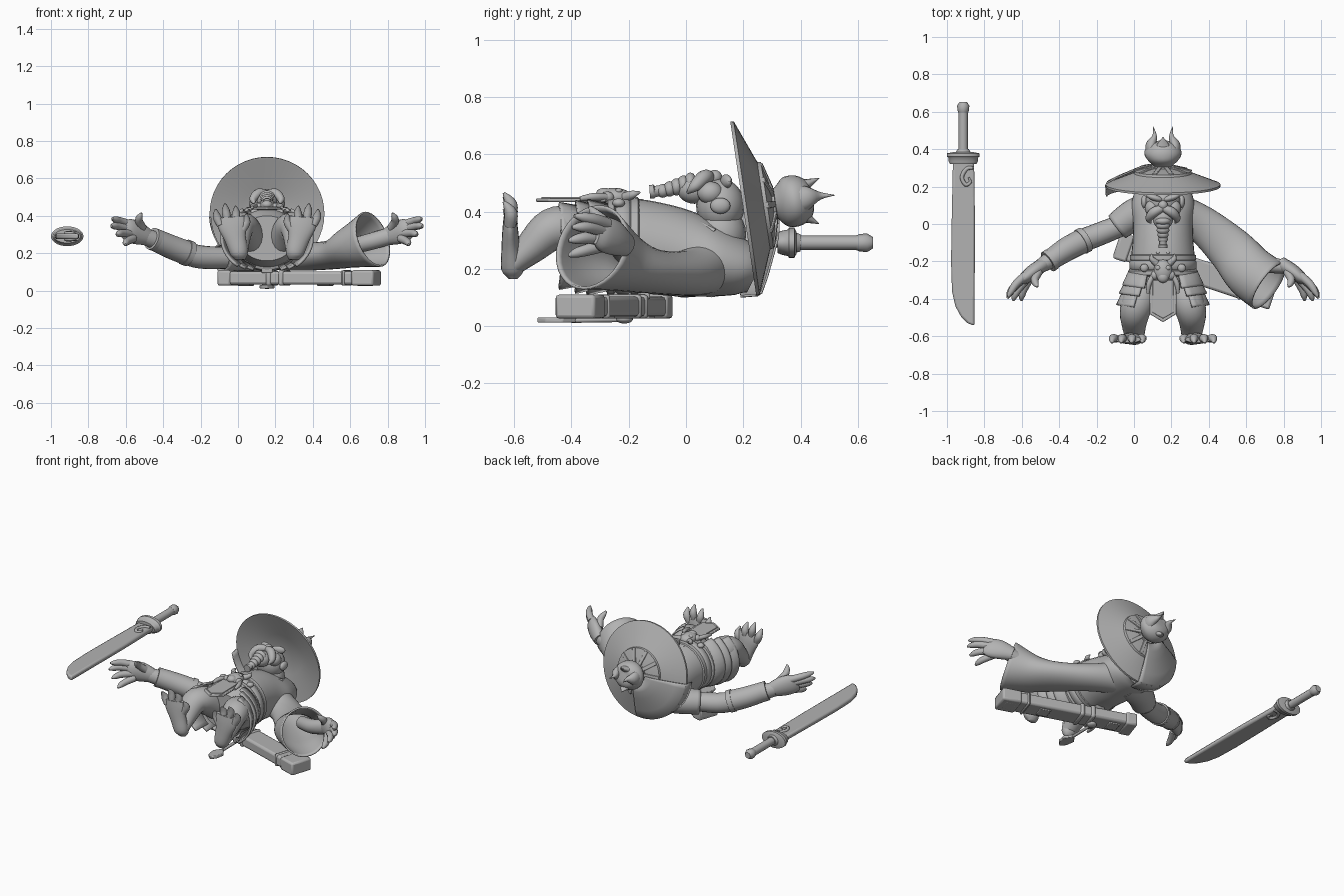
import bpy, bmesh, math
from mathutils import Vector, Matrix

CX = 0.155  # middle of the figure
grey = bpy.data.materials.new("plain_grey")
grey.diffuse_color = (0.45, 0.45, 0.45, 1)


def finish(name, bm, angle=40, thick=0, bevel=0):
    bmesh.ops.recalc_face_normals(bm, faces=bm.faces)
    me = bpy.data.meshes.new(name)
    bm.to_mesh(me)
    bm.free()
    me.materials.append(grey)
    ob = bpy.data.objects.new(name, me)
    bpy.context.collection.objects.link(ob)
    if thick:
        m = ob.modifiers.new("thickness", 'SOLIDIFY')
        m.thickness, m.offset = thick, -1
    if bevel:
        m = ob.modifiers.new("bevel", 'BEVEL')
        m.width, m.segments = bevel, 2
    bpy.ops.object.select_all(action='DESELECT')
    ob.select_set(True)
    bpy.context.view_layer.objects.active = ob
    bpy.ops.object.shade_smooth_by_angle(angle=math.radians(angle))
    return ob


def spline(p, i, t):
    a, b, c, d = (p[max(0, min(len(p) - 1, j))] for j in (i - 1, i, i + 1, i + 2))
    return [0.5 * (2 * B + (C - A) * t + (2 * A - 5 * B + 4 * C - D) * t * t
                   + (3 * B - A - 3 * C + D) * t ** 3) for A, B, C, D in zip(a, b, c, d)]


def tube(name, pts, n=20, ref=(0, 0, 1), open_end=False, k=4, thick=0):
    """Loft of ellipses; each point is x, y, z, side radius, radius along ref."""
    pts = [p if len(p) == 5 else (*p, p[3]) for p in pts]
    path = [spline(pts, i, j / k) for i in range(len(pts) - 1) for j in range(k)] + [list(pts[-1])]
    bm, rings = bmesh.new(), []
    for i, p in enumerate(path):
        t = (Vector(path[min(i + 1, len(path) - 1)][:3]) - Vector(path[max(i - 1, 0)][:3])).normalized()
        v = Vector(ref)
        v = (v - v.dot(t) * t).normalized()
        u = t.cross(v)
        ru, rv = max(p[3], .001), max(p[4], .001)
        rings.append([bm.verts.new(Vector(p[:3]) + u * ru * math.cos(a) + v * rv * math.sin(a))
                      for a in (2 * math.pi * j / n for j in range(n))])
    for r, q in zip(rings, rings[1:]):
        for j in range(n):
            bm.faces.new((r[j], r[(j + 1) % n], q[(j + 1) % n], q[j]))
    bm.faces.new(rings[0])
    if not open_end:
        bm.faces.new(rings[-1])
    return finish(name, bm, 50, thick)


def ball(name, c, r, rot=None):
    bm = bmesh.new()
    bmesh.ops.create_uvsphere(bm, u_segments=18, v_segments=12, radius=1)
    m = Matrix.Translation(c) @ (rot or Matrix()) @ Matrix.Diagonal((*r, 1))
    bmesh.ops.transform(bm, matrix=m, verts=bm.verts)
    return finish(name, bm)


def box(name, mat, size, bevel=0.006):
    bm = bmesh.new()
    bmesh.ops.create_cube(bm, size=1)
    bmesh.ops.transform(bm, matrix=mat @ Matrix.Diagonal((*size, 1)), verts=bm.verts)
    return finish(name, bm, 40, 0, bevel)


def plate(name, pts, z0, z1, bevel=0):
    bm = bmesh.new()
    f = bm.faces.new([bm.verts.new((x, y, z0)) for x, y in pts])
    r = bmesh.ops.extrude_face_region(bm, geom=[f])
    for v in r['geom']:
        if isinstance(v, bmesh.types.BMVert):
            v.co.z = z1
    return finish(name, bm, 40, 0, bevel)


def revolve(name, prof, mat, n=48, a0=0, sweep=360, thick=0, smooth=25):
    bm = bmesh.new()
    vs = [bm.verts.new(Matrix.Rotation(math.radians(a0), 3, 'Z') @ Vector((r, 0, h))) for r, h in prof]
    es = [bm.edges.new(e) for e in zip(vs, vs[1:])]
    bmesh.ops.spin(bm, geom=vs + es, axis=(0, 0, 1), cent=(0, 0, 0), angle=math.radians(sweep), steps=n)
    bmesh.ops.remove_doubles(bm, verts=bm.verts, dist=1e-5)
    bmesh.ops.transform(bm, matrix=mat, verts=bm.verts)
    return finish(name, bm, smooth, thick)


# Robe body
tube("robe_body", [(CX, -.38, .28, .15, .12), (CX, -.3, .28, .175, .15), (CX, -.2, .28, .172, .165),
                   (CX, -.1, .27, .163, .16), (CX, 0, .25, .16, .15), (CX, .1, .225, .17, .125),
                   (CX, .2, .2, .14, .095), (CX, .245, .18, .1, .07)], 32)
for s in (-1, 1):
    tube("robe_lapel", [(CX + s * .1, .1, .33, .01), (CX + s * .05, -.02, .39, .01),
                        (CX - s * .03, -.16, .435, .01)], 8)

# Wide sleeve and short sleeve
tube("wide_sleeve", [(.2, .075, .21, .1, .1), (.36, .0, .185, .1, .078), (.52, -.14, .195, .125, .08),
                     (.62, -.255, .235, .142, .115), (.72, -.33, .275, .148, .155)], 32, open_end=True, thick=.01)
tube("short_sleeve", [(.12, .085, .2, .1, .1), (0, .048, .185, .086, .082), (-.09, -.015, .175, .076, .076)], 24,
     open_end=True, thick=.01)

# Arms and bracer
tube("bare_arm", [(-.05, 0, .175, .058), (-.2, -.06, .18, .062), (-.3, -.1, .21, .06), (-.42, -.175, .26, .05),
                  (-.5, -.225, .29, .038, .045)])
tube("hidden_forearm", [(.58, -.15, .23, .04), (.7, -.21, .26, .045), (.81, -.23, .292, .036, .045)])
tube("bracer", [(-.27, -.088, .2, .066), (-.36, -.135, .235, .064), (-.45, -.195, .275, .056, .06)])
for a, b, r in (((-.26, -.082, .197), (-.285, -.096, .207), .07), ((-.44, -.188, .27), (-.46, -.202, .278), .061)):
    tube("bracer_cuff", [(*a, r), (*b, r)], k=1)

# Hands with fingers, and legs with clawed feet
fingers = [((.735, -.275, .355), (.785, -.32, .372), (.812, -.36, .38), (.828, -.39, .385)),
           ((.74, -.285, .332), (.795, -.335, .345), (.82, -.37, .346), (.832, -.398, .345)),
           ((.73, -.295, .305), (.775, -.35, .308), (.793, -.385, .303), (.802, -.41, .298)),
           ((.715, -.295, .28), (.745, -.35, .265), (.755, -.385, .255), (.757, -.41, .246)),
           ((.665, -.255, .335), (.685, -.295, .372), (.68, -.32, .395), (.67, -.335, .415))]
for s in (-1, 1):
    X = lambda o: CX + s * o
    tube("palm", [(X(.63), -.21, .282, .036, .042), (X(.69), -.25, .308, .038, .062),
                  (X(.74), -.29, .322, .032, .062), (X(.77), -.312, .33, .014, .045)], 16)
    for f in fingers:
        tube("finger", [(X(p[0]), p[1], p[2], r) for p, r in zip(f, (.023, .021, .017, .006))], 10)
    tube("leg", [(X(.08), -.3, .26, .09, .08), (X(.125), -.4, .33, .085, .088), (X(.15), -.47, .335, .075, .082),
                 (X(.155), -.54, .275, .058, .066), (X(.152), -.605, .215, .04, .052)], ref=(1, 0, 0))
    tube("foot", [(X(.145), -.605, .165, .015, .025), (X(.148), -.605, .2, .04, .048), (X(.17), -.612, .28, .032, .058),
                  (X(.185), -.614, .35, .026, .078), (X(.19), -.617, .395, .018, .072)], ref=(1, 0, 0))
    for o, z in ((.11, .41), (.165, .452), (.22, .465), (.268, .435)):
        m = .19 + (o - .19) * .75
        tube("toe", [(X(m), -.614, z - .085, .02), (X(o), -.612, z - .04, .023), (X(o * 1.02), -.636, z, .005)],
             10, ref=(1, 0, 0))

    # Layered hip plates
    for y0, r0, y1, r1, a0, a1 in ((-.25, .18, -.325, .215, 28, 160), (-.305, .195, -.37, .232, 34, 150),
                                   (-.35, .208, -.43, .246, 40, 140)):
        bm = bmesh.new()
        rows = []
        for y, r in ((y0, r0), (y1, r1), (y1 - .012, r1 + .004)):
            rows.append([])
            for i in range(15):
                a = math.radians(a0 + (a1 - a0) * i / 14)
                rows[-1].append(bm.verts.new((X(r * math.sin(a)), y + .03 * math.sin(a) - .02,
                                              .28 + (r * .5 + .075) * math.cos(a))))
        for r, q in zip(rows, rows[1:]):
            for i in range(14):
                bm.faces.new((r[i], r[i + 1], q[i + 1], q[i]))
        finish("hip_plate", bm, 40, .014)

    # Belt studs and side knots
    ball("belt_stud", (X(.1), -.235, .43), (.022, .022, .016))
    tube("belt_knot", [(X(.05), -.27, .45, .012), (X(.075), -.32, .452, .014), (X(.08), -.37, .445, .008)], 10)

# Belt bands
for y, h, r in ((-.18, .02, .177), (-.22, .03, .18), (-.262, .018, .188)):
    tube("belt_band", [(CX, y + h, .28, r - .012, .158), (CX, y + h * .6, .28, r, .17),
                       (CX, y - h * .6, .28, r, .17), (CX, y - h, .28, r - .012, .158)], 36, k=1)

# Belt mask and front cloth
ball("mask_face", (CX, -.25, .45), (.05, .06, .033))
ball("mask_snout", (CX, -.285, .46), (.03, .03, .023))
for s in (-1, 1):
    ball("mask_eye", (CX + s * .026, -.235, .472), (.015, .013, .01))
    ball("mask_cheek", (CX + s * .045, -.275, .45), (.02, .024, .02))
    tube("mask_horn", [(CX + s * .035, -.21, .45, .018), (CX + s * .06, -.185, .46, .014),
                       (CX + s * .058, -.16, .468, .003)], 10)
plate("front_cloth", [(.085, -.28), (.225, -.28), (.228, -.48), (CX, -.525), (.082, -.48)], .434, .446, .004)
plate("front_cloth_panel", [(.1, -.3), (.21, -.3), (.212, -.472), (CX, -.505), (.098, -.472)], .44, .451, .002)

# Head, face and braided beard
ball("head", (CX, .12, .42), (.095, .085, .095))
ball("neck", (CX, .12, .32), (.09, .09, .1))
ball("nose", (CX, .1, .52), (.026, .026, .025))
ball("chin_beard", (CX, .03, .475), (.055, .06, .048))
for s in (-1, 1):
    ball("brow", (CX + s * .045, .14, .505), (.045, .017, .025), Matrix.Rotation(s * .3, 4, 'Z'))
    ball("cheek", (CX + s * .055, .085, .465), (.042, .045, .04))
    tube("moustache", [(CX, .085, .52, .018), (CX + s * .045, .065, .52, .026), (CX + s * .075, .03, .488, .02),
                       (CX + s * .065, .005, .465, .004)], 12)
    ball("ear", (CX + s * .1, .12, .42), (.018, .035, .028))
for i in range(5):
    ball("beard_braid", (CX, .015 - .024 * i, .5 - .007 * i), (.042 - .004 * i, .023, .036 - .003 * i))
tube("beard_cuff", [(CX, -.08, .474, .02), (CX, -.108, .47, .02), (CX, -.112, .47, .025), (CX, -.127, .469, .024)],
     14, k=1)

# Tilted straw hat, ribs and the cape flap covering one quarter of it
tilt = Matrix.Translation((CX, .2, .41)) @ Matrix.Rotation(math.atan2(-.989, .148), 4, 'X')
revolve("hat", [(0, .075), (.14, .055), (.295, .002), (.307, 0), (.307, .012), (.155, .072), (.152, .085),
                (.1, .098), (.05, .106), (0, .106)], tilt)
revolve("hat_ring", [(.05, .09), (.062, .09), (.062, .113), (.05, .115), (0, .115)], tilt)
for i in range(10):
    m = tilt @ Matrix.Rotation(i * math.pi / 5, 4, 'Z') @ Matrix.Translation((.105, 0, .096))
    box("hat_rib", m @ Matrix.Rotation(.26, 4, 'Y'), (.1, .022, .012), .003)
revolve("cape_flap", [(.07, .118), (.12, .108), (.165, .088), (.25, .05), (.302, .022), (.31, .005), (.306, -.055)],
        tilt, 16, 85, 92, .008, 60)

# Flame knot on the hat
tube("knot_bulb", [(CX, .295, .425, .04), (CX, .315, .428, .055), (CX, .345, .432, .085), (CX, .378, .437, .1, .09),
                   (CX, .41, .442, .088, .08), (CX, .435, .446, .06, .055), (CX, .44, .447, .02)], 24)
for s in (-1, 1):
    tube("knot_side_flame", [(CX + s * .05, .385, .44, .045, .055), (CX + s * .062, .425, .449, .03, .04),
                             (CX + s * .045, .47, .455, .013), (CX + s * .052, .52, .457, .001)], 12)
    tube("knot_mid_flame", [(CX, .375, .437 + s * .035, .06, .045), (CX, .42, .437 + s * .058, .036, .02),
                            (CX, .465, .437 + s * .08, .001)], 12)

# Scabbard across the back with bands and tassel
sc = Matrix.Translation((.325, -.25, .068)) @ Matrix.Rotation(math.radians(-18.3), 4, 'Z')
box("scabbard", sc, (.88, .135, .07), .014)
for x, w in ((.38, .125), (-.4, .075), (-.15, .03), (-.08, .03), (.27, .02)):
    box("scabbard_band", sc @ Matrix.Translation((x, 0, 0)), (w, .147, .083), .012)
for x in (-.3, .15, .375):
    box("scabbard_inlay", sc @ Matrix.Translation((x, 0, -.036)), (.07, .08, .012), .004)
ball("tassel_knot", (CX, -.215, .025), (.03, .03, .016))
tube("tassel_cord", [(CX, -.2, .024, .01), (CX, -.3, .022, .009), (CX, -.4, .02, .009)], 8)
plate("tassel_end", [(CX, -.375), (.195, -.43), (.185, -.49), (CX, -.52), (.125, -.49), (.115, -.43)],
      .012, .03, .004)
box("back_strap", Matrix.Translation((CX, -.2, .115)), (.06, .15, .04))

# Separate broad sword
SX, SZ = -.913, .291
plate("sword_blade", [(-.968, .34), (-.855, .34), (-.85, 0), (-.853, -.545), (-.89, -.53), (-.925, -.495),
                      (-.955, -.44), (-.973, -.36), (-.978, -.2), (-.975, 0)], SZ - .016, SZ + .016, .01)
tube("sword_guard", [(SX, .32, SZ, .07, .036), (SX, .335, SZ, .078, .042), (SX, .355, SZ, .08, .046),
                     (SX, .36, SZ, .087, .053), (SX, .378, SZ, .087, .053), (SX, .385, SZ, .05, .04)], 28, k=1)
tube("sword_collar", [(SX, .38, SZ, .042, .036), (SX, .4, SZ, .03, .03)], k=1)
tube("sword_grip", [(SX, .39, SZ, .025), (SX, .62, SZ, .025)], 12, k=1)
tube("sword_pommel", [(SX, .595, SZ, .026), (SX, .605, SZ, .03), (SX, .632, SZ, .033), (SX, .652, SZ, .02)], 8, k=1)
for z in (SZ - .016, SZ + .016):
    tube("blade_scroll", [(-.86, .3, z, .009), (-.895, .295, z, .011), (-.92, .25, z, .011), (-.9, .21, z, .01),
                          (-.875, .225, z, .008), (-.885, .25, z, .004)], 8)
